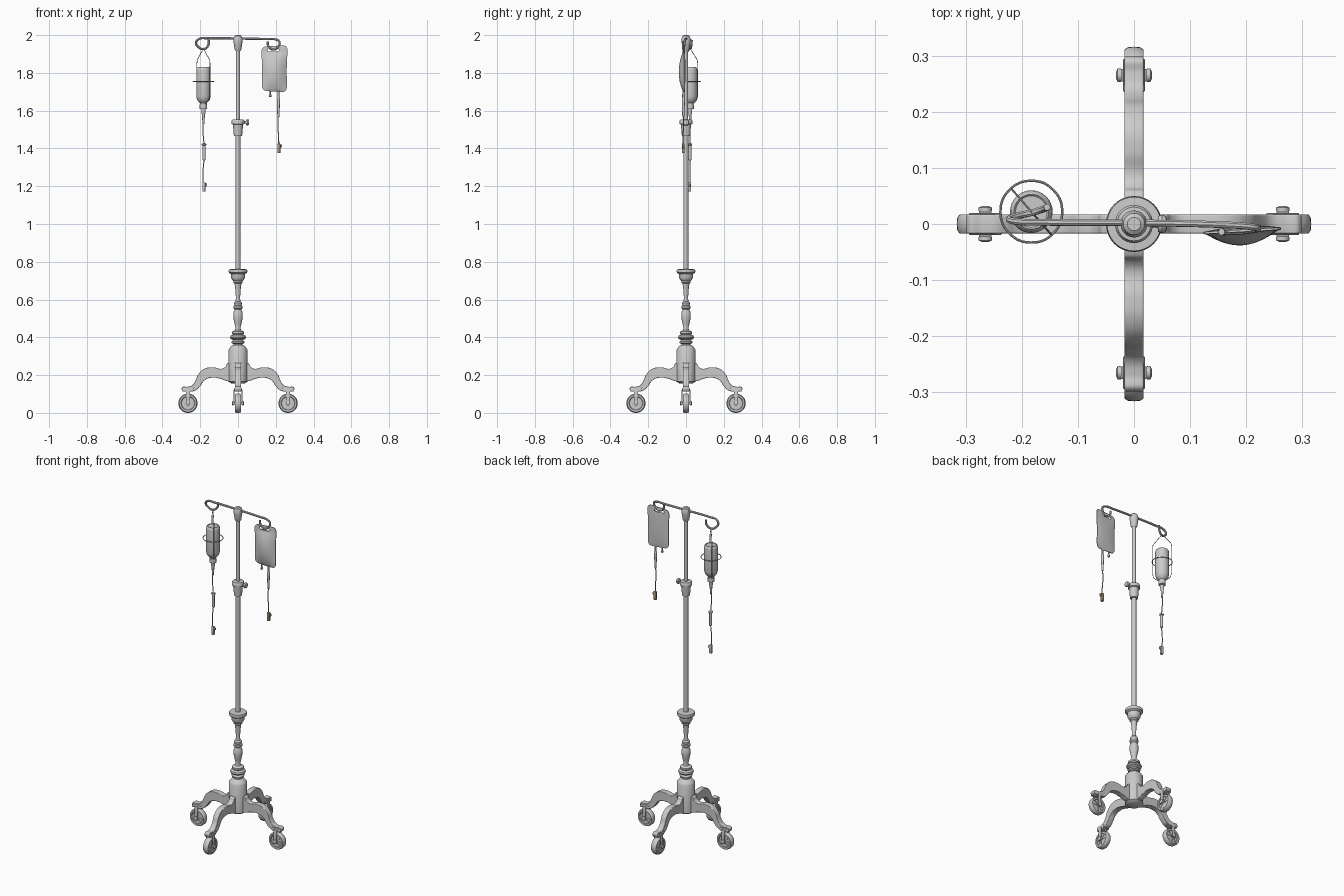
import bpy, bmesh
from math import pi, sin, cos, radians
from mathutils import Matrix, Vector

if "Cube" in bpy.data.objects:
    bpy.data.objects.remove(bpy.data.objects["Cube"])


def finish(ob, matrix=None, angle=35):
    """Bake a transform into the mesh and shade it."""
    if matrix is not None:
        ob.data.transform(matrix)
    bpy.ops.object.select_all(action='DESELECT')
    ob.select_set(True)
    bpy.context.view_layer.objects.active = ob
    bpy.ops.object.shade_smooth_by_angle(angle=radians(angle))
    return ob


def from_bmesh(name, bm, matrix=None, angle=35):
    bmesh.ops.recalc_face_normals(bm, faces=bm.faces[:])
    me = bpy.data.meshes.new(name)
    bm.to_mesh(me)
    bm.free()
    ob = bpy.data.objects.new(name, me)
    bpy.context.collection.objects.link(ob)
    return finish(ob, matrix, angle)


def lathe(name, profile, matrix=None, n=32, angle=35):
    """Revolve (radius, z) points about z, closing both ends."""
    bm = bmesh.new()
    rings = [[bm.verts.new((r * cos(2 * pi * i / n), r * sin(2 * pi * i / n), z))
              for i in range(n)] for r, z in profile]
    for a, b in zip(rings, rings[1:]):
        for i in range(n):
            j = (i + 1) % n
            bm.faces.new((a[i], a[j], b[j], b[i]))
    bm.faces.new(rings[0])
    bm.faces.new(rings[-1])
    return from_bmesh(name, bm, matrix, angle)


def box(name, size, loc, bevel=0.0, rot=Matrix()):
    bm = bmesh.new()
    bmesh.ops.create_cube(bm, size=1)
    bmesh.ops.scale(bm, vec=size, verts=bm.verts[:])
    if bevel:
        bmesh.ops.bevel(bm, geom=bm.edges[:], offset=bevel, segments=2, affect='EDGES', profile=0.5)
    return from_bmesh(name, bm, Matrix.Translation(loc) @ rot)


def curve(name, pts, radius=0.0, cyclic=False, extrude=0.0, handle='AUTO', matrix=None):
    """Tube through 3D points, or an extruded plate from a 2D outline."""
    cu = bpy.data.curves.new(name, 'CURVE')
    cu.dimensions = '2D' if extrude else '3D'
    if extrude:
        cu.fill_mode = 'BOTH'
        cu.extrude, cu.offset = extrude, -radius
    cu.bevel_depth, cu.bevel_resolution, cu.resolution_u = radius, 2, 8
    cu.use_fill_caps = not extrude
    sp = cu.splines.new('BEZIER')
    sp.bezier_points.add(len(pts) - 1)
    for bp, p in zip(sp.bezier_points, pts):
        bp.co = p if len(p) == 3 else (p[0], p[1], 0)
        bp.handle_left_type = bp.handle_right_type = handle
    sp.use_cyclic_u = cyclic
    ob = bpy.data.objects.new(name, cu)
    bpy.context.collection.objects.link(ob)
    bpy.ops.object.select_all(action='DESELECT')
    ob.select_set(True)
    bpy.context.view_layer.objects.active = ob
    bpy.ops.object.convert(target='MESH')
    return finish(bpy.context.view_layer.objects.active, matrix)


T = Matrix.Translation
RX = Matrix.Rotation(pi / 2, 4, 'X')
RY = Matrix.Rotation(pi / 2, 4, 'Y')

# Hub and turned column
lathe("base_hub", [(.035, .155), (.05, .165), (.05, .335), (.046, .342), (.035, .355), (.026, .36)])
lathe("turned_column", [
    (.026, .355), (.024, .365), (.034, .37), (.035, .378), (.024, .385), (.04, .393), (.043, .40),
    (.04, .408), (.027, .414), (.032, .42), (.032, .43), (.016, .438), (.013, .45), (.019, .475),
    (.025, .505), (.025, .53), (.017, .548), (.024, .555), (.024, .565), (.018, .569), (.021, .575),
    (.021, .583), (.013, .59), (.011, .61), (.014, .65), (.018, .685), (.024, .69), (.024, .698),
    (.03, .704), (.036, .715), (.037, .735), (.048, .742), (.05, .75), (.048, .76), (.012, .762)])

# Pole, height clamp and top cap
lathe("lower_pole", [(.0125, .74), (.0125, 1.50)], n=24)
lathe("upper_pole", [(.011, 1.45), (.011, 1.96)], n=24)
lathe("clamp_collar", [(.013, 1.465), (.022, 1.467), (.026, 1.515), (.027, 1.527), (.034, 1.53),
                       (.034, 1.546), (.03, 1.552), (.012, 1.554)])
lathe("clamp_knob", [(.006, .02), (.006, .042), (.014, .043), (.017, .05), (.014, .057), (.006, .059)],
      T((0, 0, 1.538)) @ RY, n=16)
lathe("pole_cap", [(.013, 1.915), (.018, 1.925), (.024, 1.965), (.024, 1.98), (.019, 1.995), (.012, 2.0)])

# Cross arm with a hook at each end
curve("hook_arm", [
    (-.155, .03, 1.975), (-.158, .028, 1.945), (-.183, .02, 1.926), (-.21, .014, 1.938), (-.222, .008, 1.96),
    (-.205, .004, 1.98), (-.16, .003, 1.983), (0, .002, 1.982), (.15, -.001, 1.979), (.2, -.004, 1.977),
    (.219, -.007, 1.965), (.212, -.01, 1.938), (.187, -.013, 1.924), (.163, -.014, 1.938), (.156, -.014, 1.967)],
    .0062)

# One leg and caster along +x, then repeated around the hub
leg = [curve("leg", [
    (.03, .262), (.056, .262), (.066, .245), (.085, .234), (.13, .241), (.175, .235), (.208, .208),
    (.228, .165), (.245, .145), (.27, .138), (.294, .137), (.296, .12), (.27, .118), (.225, .119),
    (.2, .142), (.175, .174), (.135, .187), (.09, .18), (.055, .168), (.03, .168)],
    .003, True, .014, matrix=RX)]
leg.append(box("foot_pad", (.06, .04, .02), (.265, 0, .122), .004))
axle = T((.265, 0, .051)) @ RX
leg.append(lathe("caster_wheel", [
    (.012, -.012), (.034, -.012), (.037, -.016), (.046, -.017), (.05, -.011), (.051, 0),
    (.05, .011), (.046, .017), (.037, .016), (.034, .012), (.012, .012)], axle))
leg.append(lathe("axle_bolt", [(.006, -.032), (.012, -.029), (.012, -.023), (.006, -.022),
                               (.006, .022), (.012, .023), (.012, .029), (.006, .032)], axle, n=16))
for s in (-1, 1):
    leg.append(box("caster_fork", (.022, .005, .078), (.265, s * .021, .083), .002))
for i in range(4):
    a = i * pi / 4
    leg.append(box("wheel_rib", (.07, .029, .005), (.265, 0, .051), 0, Matrix.Rotation(a, 4, 'Y')))
for k in range(1, 4):
    for ob in leg:
        c = ob.copy()
        c.matrix_basis = Matrix.Rotation(k * pi / 2, 4, 'Z')
        bpy.context.collection.objects.link(c)

# Upside-down bottle in a wire hanger
B = Vector((-.183, .022, 0))
lathe("bottle", [(.017, 1.625), (.018, 1.64), (.024, 1.646), (.034, 1.658), (.038, 1.675), (.038, 1.815),
                 (.036, 1.825), (.031, 1.83), (.028, 1.827)], T(B))
lathe("bottle_cap", [(.014, 1.608), (.02, 1.61), (.02, 1.632), (.016, 1.634)], T(B))
lathe("bottle_spike", [(.005, 1.53), (.008, 1.58), (.011, 1.59), (.011, 1.61)], T(B), n=16)
turn = T(B) @ Matrix.Rotation(radians(-49), 4, 'Z')
curve("hanger_wire", [(0, 0, 1.932), (.012, 0, 1.915), (.05, 0, 1.868), (.053, 0, 1.85), (.053, 0, 1.68),
                      (.045, 0, 1.655), (.02, 0, 1.637), (-.02, 0, 1.637), (-.045, 0, 1.655), (-.053, 0, 1.68),
                      (-.053, 0, 1.85), (-.05, 0, 1.868), (-.012, 0, 1.915)], .0018, True, handle='VECTOR', matrix=turn)
curve("hanger_ring", [(B.x + .055 * cos(i * pi / 4), B.y + .055 * sin(i * pi / 4), 1.755) for i in range(8)],
      .0022, True)

# Fluid bag: pillow shape from a subdivided cube
bm = bmesh.new()
NU, NV = 16, 22
sides = []
for s in (-1, 1):
    grid = []
    for j in range(NV + 1):
        row = []
        for i in range(NU + 1):
            u, v = 2 * i / NU - 1, 2 * j / NV - 1
            e = max(0, (1 - u ** 4)) * max(0, (1 - v ** 4))
            w = .071 - .006 * cos(v * pi / 2) + .002 * v
            corner = 1 - .1 * (abs(u) * abs(v)) ** 6
            belly = max(0, cos(u * pi / 2)) * max(0, cos(max(-1, min(1, (v + .15) / .85)) * pi / 2)) ** .8
            y = -.012 + .004 * u + s * (.002 + .003 * e) + (-.021 if s < 0 else .003) * belly
            row.append(bm.verts.new((.193 + w * u * corner, y, 1.822 + (.121 + .004 * u) * v * corner)))
        grid.append(row)
    sides.append(grid)
    for j in range(NV):
        for i in range(NU):
            bm.faces.new((grid[j][i], grid[j][i + 1], grid[j + 1][i + 1], grid[j + 1][i]))


def rim(g):
    return g[0] + [r[-1] for r in g[1:]] + g[-1][-2::-1] + [r[0] for r in g[-2:0:-1]]


ra, rb = rim(sides[0]), rim(sides[1])
for i in range(len(ra)):
    j = (i + 1) % len(ra)
    bm.faces.new((ra[i], ra[j], rb[j], rb[i]))
bag = from_bmesh("fluid_bag", bm)
slot = box("slot_cutter", (.062, .06, .014), (.186, -.012, 1.921), .005)
slot.hide_render = True
slot.hide_set(True)
mod = bag.modifiers.new("slot", 'BOOLEAN')
mod.operation, mod.object, mod.solver = 'DIFFERENCE', slot, 'EXACT'
bpy.context.view_layer.objects.active = bag
bpy.ops.object.modifier_apply(modifier=mod.name)
bpy.data.objects.remove(slot)
lathe("bag_port", [(.004, 1.672), (.007, 1.674), (.007, 1.684), (.004, 1.686), (.004, 1.71)],
      T((.17, -.014, 0)), n=16)

# Drip lines: chamber, thin tube and roller clamp
lathe("bag_drip_chamber", [(.004, 1.565), (.006, 1.575), (.008, 1.65), (.008, 1.665), (.005, 1.67), (.005, 1.71)],
      T((.214, -.014, 0)), n=16)
curve("bag_line", [(.214, -.014, 1.58), (.211, -.014, 1.52), (.215, -.015, 1.46), (.216, -.015, 1.39)], .0028)
lathe("bottle_drip_chamber", [(.004, 1.335), (.008, 1.34), (.008, 1.415), (.012, 1.417), (.012, 1.424), (.004, 1.428)],
      T((-.18, .021, 0)), n=16)
curve("bottle_line", [(-.183, .022, 1.55), (-.186, .021, 1.5), (-.18, .021, 1.42), (-.18, .021, 1.34),
                      (-.186, .02, 1.27), (-.181, .02, 1.18)], .0028)
tan = bpy.data.materials.new("tan")
tan.diffuse_color = (.42, .32, .2, 1)
tan.use_nodes = True
tan.node_tree.nodes["Principled BSDF"].inputs["Base Color"].default_value = tan.diffuse_color
for name, x, y, z, col in (("bag", .216, -.015, 1.4, tan), ("bottle", -.181, .02, 1.196, None)):
    parts = [box(name + "_roller_clamp", (.016, .014, .05), (x, y, z), .002),
             lathe(name + "_clamp_wheel", [(.009, -.005), (.011, -.004), (.011, .004), (.009, .005)],
                   T((x + .006, y, z + .012)) @ RX, n=16)]
    for ob in parts:
        if col:
            ob.data.materials.append(col)
